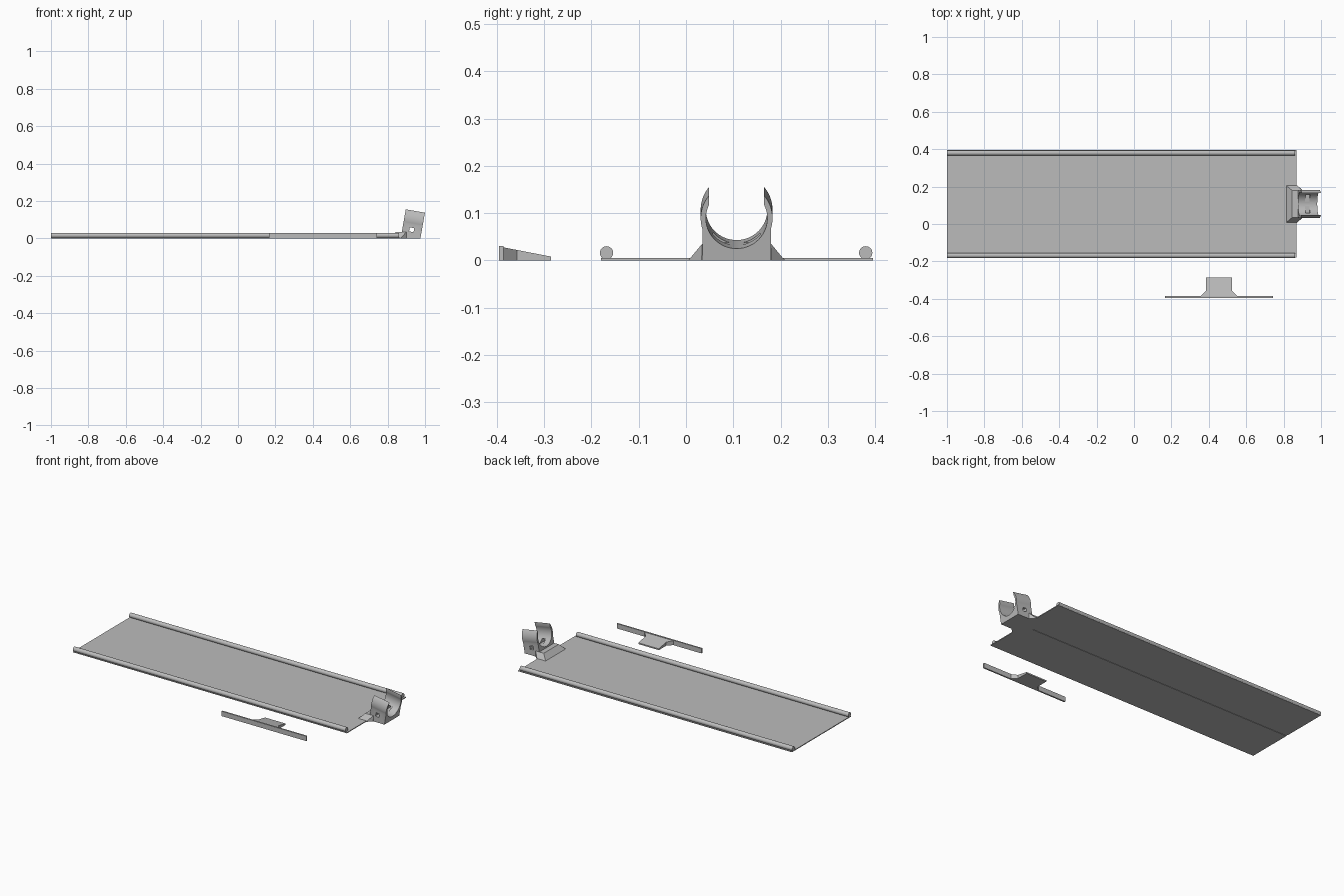
import bpy, bmesh
from math import radians, sin, cos, acos, asin, pi
from mathutils import Matrix, Vector

cube = bpy.data.objects.get("Cube")
if cube:
    bpy.data.objects.remove(cube, do_unlink=True)

grey = bpy.data.materials.new("plain grey")
grey.use_nodes = True
COLOR = (0.5, 0.5, 0.5, 1)
grey.diffuse_color = COLOR
grey.node_tree.nodes["Principled BSDF"].inputs["Base Color"].default_value = COLOR


def finish(name, bm, smooth=False):
    bmesh.ops.recalc_face_normals(bm, faces=bm.faces)
    mesh = bpy.data.meshes.new(name)
    bm.to_mesh(mesh)
    bm.free()
    mesh.materials.append(grey)
    obj = bpy.data.objects.new(name, mesh)
    bpy.context.collection.objects.link(obj)
    if smooth:
        bpy.ops.object.select_all(action='DESELECT')
        obj.select_set(True)
        bpy.context.view_layer.objects.active = obj
        bpy.ops.object.shade_smooth_by_angle(angle=radians(30))
    return obj


def prism(points, offset):
    """Extrude a closed outline of 3D points along an offset."""
    bm = bmesh.new()
    face = bm.faces.new([bm.verts.new(p) for p in points])
    new = bmesh.ops.extrude_face_region(bm, geom=[face])["geom"]
    bmesh.ops.translate(bm, vec=offset,
                        verts=[v for v in new if isinstance(v, bmesh.types.BMVert)])
    return bm


def along_x(profile, x0, x1):
    return prism([(x0, y, z) for y, z in profile], (x1 - x0, 0, 0))


MID = 0.107

# Thin base sheet with a shallow fold groove underneath
G = 0.006
sheet = [(-0.18, 0), (MID - G, 0), (MID - G, 0.002), (MID + G, 0.002),
         (MID + G, 0), (0.395, 0), (0.395, 0.005), (-0.18, 0.005)]
finish("base_sheet", along_x(sheet, -1, 0.87))

# Round rods along both long edges
for name, y in (("front_edge_rod", -0.168), ("back_edge_rod", 0.38)):
    circle = [(y + 0.014 * cos(i * pi / 16), 0.016 + 0.014 * sin(i * pi / 16))
              for i in range(32)]
    finish(name, along_x(circle, -1, 0.86), True)

# Bevelled foot that carries the clip
bm = bmesh.new()
for s in (-1, 1):
    for x, half, z in ((0.81, 0.102, 0), (0.87, 0.102, 0), (0.90, 0.074, 0),
                       (0.845, 0.073, 0.035), (0.90, 0.073, 0.035)):
        bm.verts.new((x, MID + s * half, z))
bmesh.ops.convex_hull(bm, input=bm.verts)
bmesh.ops.dissolve_limit(bm, angle_limit=0.01, verts=bm.verts, edges=bm.edges)
finish("clip_foot", bm)

# Open ring clip: arc outline with a block below, leaning and cut flat at the floor
R_OUT, R_IN, GAP, BLOCK = 0.076, 0.065, 0.058, 0.0725
a_in, a_out, a_block = acos(GAP / R_IN), acos(GAP / R_OUT), -acos(BLOCK / R_OUT)


def arc(radius, start, end, steps):
    return [(radius * cos(start + (end - start) * i / steps),
             radius * sin(start + (end - start) * i / steps)) for i in range(steps + 1)]


right = arc(R_OUT, a_out, a_block, 14)
left = [(-y, z) for y, z in reversed(right)]
inner = arc(R_IN, pi - a_in, 2 * pi + a_in, 40)
outline = right + [(BLOCK, -0.16), (-BLOCK, -0.16)] + left + inner
bm = along_x(outline, 0, 0.104)
tilt = Matrix.Translation((0.8885, MID, 0.107)) @ Matrix.Rotation(radians(10), 4, 'Y')
bm.transform(tilt)
cut = bmesh.ops.bisect_plane(bm, geom=bm.verts[:] + bm.edges[:] + bm.faces[:],
                             plane_co=(0, 0, 0), plane_no=(0, 0, 1), clear_inner=True)
bmesh.ops.contextual_create(
    bm, geom=[e for e in cut["geom_cut"] if isinstance(e, bmesh.types.BMEdge)])
clip = finish("ring_clip", bm)

# Small tie slot through the sides of the clip
slot = [(-0.12, -0.064), (0.12, -0.064), (0.12, -0.042), (-0.12, -0.042)]
bm = along_x(slot, 0.038, 0.062)
bm.transform(tilt)
cutter = finish("slot_cutter", bm)
cutter.hide_render = True
cutter.hide_viewport = True
mod = clip.modifiers.new("slot", 'BOOLEAN')
mod.operation = 'DIFFERENCE'
mod.solver = 'EXACT'
mod.object = cutter
bpy.ops.object.select_all(action='DESELECT')
clip.select_set(True)
bpy.context.view_layer.objects.active = clip
bpy.ops.object.modifier_apply(modifier=mod.name)
bpy.data.objects.remove(cutter, do_unlink=True)
bpy.ops.object.shade_smooth_by_angle(angle=radians(30))

# Loose strip in front with a sloping tab
strip = [(-0.395, 0), (-0.386, 0), (-0.386, 0.03), (-0.395, 0.03)]
finish("loose_strip", along_x(strip, 0.165, 0.743))
tab = [(0.355, -0.388), (0.385, -0.357), (0.385, -0.285),
       (0.525, -0.285), (0.525, -0.357), (0.555, -0.388)]
bm = prism([(x, y, 0) for x, y in tab], (0, 0, 0.03))
for v in bm.verts:
    if v.co.z > 0.01:
        v.co.z = 0.008 + 0.02 * (-0.285 - v.co.y) / 0.103
finish("strip_tab", bm)
